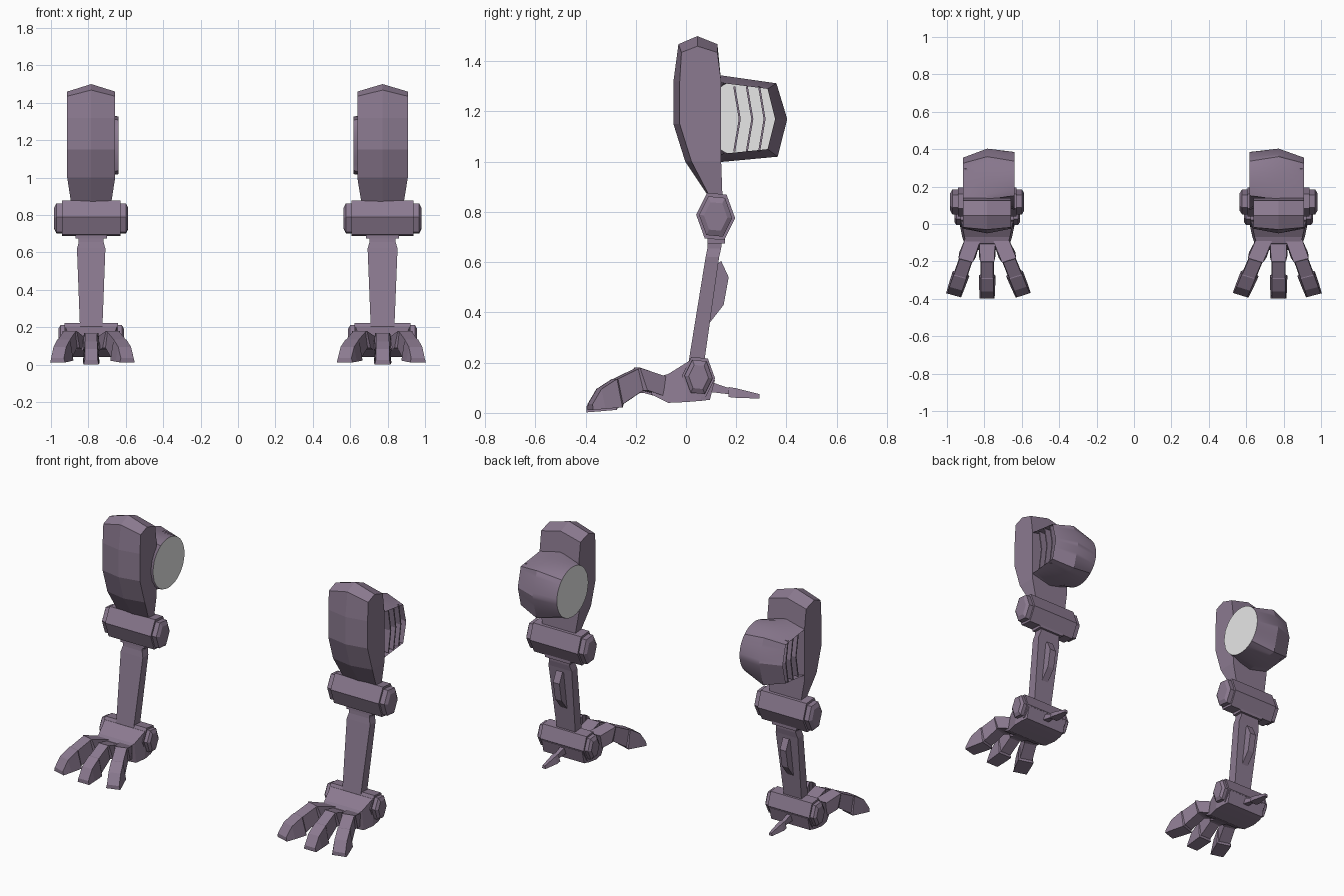
import bpy, bmesh, math
from mathutils import Vector

if "Cube" in bpy.data.objects:
    bpy.data.objects.remove(bpy.data.objects["Cube"])


def material(name, rgb):
    m = bpy.data.materials.new(name)
    m.diffuse_color = (*rgb, 1)
    m.use_nodes = True
    m.node_tree.nodes["Principled BSDF"].inputs["Base Color"].default_value = m.diffuse_color
    return m


PURPLE = material("dusty purple", (0.26, 0.195, 0.28))
GREY = material("pale grey", (0.8, 0.8, 0.8))


def loft(name, rings, place, cap_start=True, cap_end=True, smooth=False, end_mat=0):
    """Skin a list of equal-length rings; place() maps leg space to the world."""
    bm = bmesh.new()
    rows = [[bm.verts.new(place(p)) for p in ring] for ring in rings]
    n = len(rows[0])
    for a, b in zip(rows, rows[1:]):
        for i in range(n):
            bm.faces.new((a[i], a[(i + 1) % n], b[(i + 1) % n], b[i]))
    if cap_start:
        bm.faces.new(rows[0][::-1])
    if cap_end:
        bm.faces.new(rows[-1]).material_index = end_mat
    bmesh.ops.remove_doubles(bm, verts=bm.verts, dist=0.0005)
    bmesh.ops.recalc_face_normals(bm, faces=bm.faces)
    mesh = bpy.data.meshes.new(name)
    bm.to_mesh(mesh)
    bm.free()
    mesh.materials.append(PURPLE)
    mesh.materials.append(GREY)
    obj = bpy.data.objects.new(name, mesh)
    bpy.context.collection.objects.link(obj)
    if smooth:
        bpy.ops.object.select_all(action='DESELECT')
        obj.select_set(True)
        bpy.context.view_layer.objects.active = obj
        bpy.ops.object.shade_smooth_by_angle(angle=math.radians(25))


def thigh_ring(w, front, back, z_side, bulge=0.025, lift=0.0):
    """Six-sided section with a creased front."""
    return [(-w, front, z_side), (0, front - bulge, z_side + lift), (w, front, z_side),
            (w, back, z_side), (0, back, z_side + lift), (-w, back, z_side)]


def hex_bar(name, cy, cz, ry, rz, sections, place):
    """Stepped six-sided bar running across the leg."""
    angles = [math.radians(60 * i - 4) for i in range(6)]
    rings = [[(x, cy + s * ry * math.cos(a), cz + s * rz * math.sin(a) / 0.866)
              for a in angles] for x, s in sections]
    loft(name, rings, place)


def box_ring(y, z0, z1, w0, w1, yt=None):
    yt = y if yt is None else yt
    return [(-w0, y, z0), (w0, y, z0), (w1, yt, z1), (-w1, yt, z1)]


def stepped(half, step, inset):
    return [(-half, .6), (-half + .012, inset), (-step, inset), (-step, 1),
            (step, 1), (step, inset), (half - .012, inset), (half, .6)]


def subdivide(poly, k=8):
    pts = []
    for i, p in enumerate(poly):
        a, b = Vector(p), Vector(poly[(i + 1) % len(poly)])
        pts += [a.lerp(b, j / k) for j in range(k)]
    return pts


def build_leg(tag, side, centre, width):
    def place(p):
        return (side * (centre + p[0] * width), p[1], p[2])

    # Thigh shell with a peaked top
    loft(tag + "_thigh", [
        thigh_ring(.113, .092, .145, .865, .005),
        thigh_ring(.135, .022, .14, 1.0),
        thigh_ring(.135, -.025, .14, 1.15),
        thigh_ring(.135, -.025, .14, 1.32),
        thigh_ring(.135, -.018, .125, 1.435, .012, .033),
        thigh_ring(.135, .045, .045, 1.46, 0, .04)], place, cap_end=False)

    # Hollow pod: open vent outside, wide middle ridge, round pale disc inside
    vent = subdivide([(.13, 1.315), (.325, 1.29), (.355, 1.17), (.325, 1.05), (.13, 1.03)])
    ridge = subdivide([(.13, 1.345), (.36, 1.312), (.403, 1.17), (.365, 1.02), (.13, .998)])
    hub = Vector((.23, 1.173))
    disc = [hub + (p - hub).normalized() * .155 for p in ridge]
    loft(tag + "_pod", [[(x, p.x, p.y) for p in ring]
                        for x, ring in ((.135, vent), (0, ridge), (-.155, disc))],
         place, cap_start=False, smooth=True, end_mat=1)

    # Bent vent slats
    for i, y in enumerate((.188, .238, .287)):
        outline = [(y, 1.30), (y + .022, 1.17), (y, 1.04),
                   (y + .008, 1.04), (y + .03, 1.17), (y + .008, 1.30)]
        loft(f"{tag}_vent_slat_{i + 1}",
             [[(x, a, b) for a, b in outline] for x in (.128, .03)], place)

    # Knee and ankle bars
    hex_bar(tag + "_knee", .118, .782, .078, .091, stepped(.208, .165, .85), place)
    hex_bar(tag + "_ankle", .05, .143, .066, .077, stepped(.185, .15, .85), place)

    # Shin with a collar under the knee
    loft(tag + "_shin", [
        [(-w, f, z), (w, f, z), (w, b, z), (-w, b, z)] for w, f, b, z in (
            (.062, .005, .068, .17), (.08, .078, .132, .62),
            (.07, .085, .14, .655), (.07, .09, .145, .72))], place)
    loft(tag + "_knee_collar", [
        [(-.088, .085, z), (.088, .085, z), (.088, .155, z), (-.088, .155, z)]
        for z in (.675, .73)], place)

    # Narrow calf fin
    fin = [(.08, .34), (.15, .43), (.17, .54), (.14, .605), (.11, .58)]
    loft(tag + "_calf_fin", [[(x, y, z) for y, z in fin] for x in (-.022, .022)], place)

    # Foot body
    loft(tag + "_foot", [
        box_ring(.095, .052, .13, .14, .14, .115),
        box_ring(.06, .048, .20, .15, .145),
        box_ring(.0, .043, .205, .155, .145, .01),
        box_ring(-.07, .04, .155, .14, .128),
        box_ring(-.14, .075, .145, .115, .115, -.105)], place)

    # Three jointed toes, the outer two splayed
    toe = [box_ring(-.08, .055, .135, .045, .045),
           box_ring(-.17, .08, .17, .047, .04, -.20),
           box_ring(-.185, .08, .165, .037, .034, -.205),
           box_ring(-.27, .025, .125, .038, .034, -.29),
           box_ring(-.275, .012, .125, .047, .036, -.295),
           box_ring(-.345, .006, .085, .045, .036, -.36),
           box_ring(-.397, .002, .025, .042, .036)]
    for label, root, angle in (("inner", -.075, -22), ("middle", 0, 0), ("outer", .08, 19)):
        slope = math.tan(math.radians(angle))
        rings = [[(root + x - (y + .08) * slope,
                   y + (x * slope * .8 if y < -.1 else 0), z) for x, y, z in ring]
                 for ring in toe]
        if label != "middle":
            rings = [[(x, -.08 + (y + .08) * .95, z + .01) for x, y, z in ring]
                     for ring in rings]
        loft(f"{tag}_{label}_toe", rings, place)

    # Heel spur: thin shaft and flat blade
    loft(tag + "_spur_shaft", [box_ring(.08, .085, .13, .022, .015),
                               box_ring(.19, .072, .092, .012, .01)], place)
    loft(tag + "_spur_blade", [box_ring(.17, .063, .103, .028, .014),
                               box_ring(.20, .06, .098, .03, .014),
                               box_ring(.292, .057, .075, .012, .008)], place)


build_leg("right", 1, .773, 1.0)
build_leg("left", -1, .785, .95)
